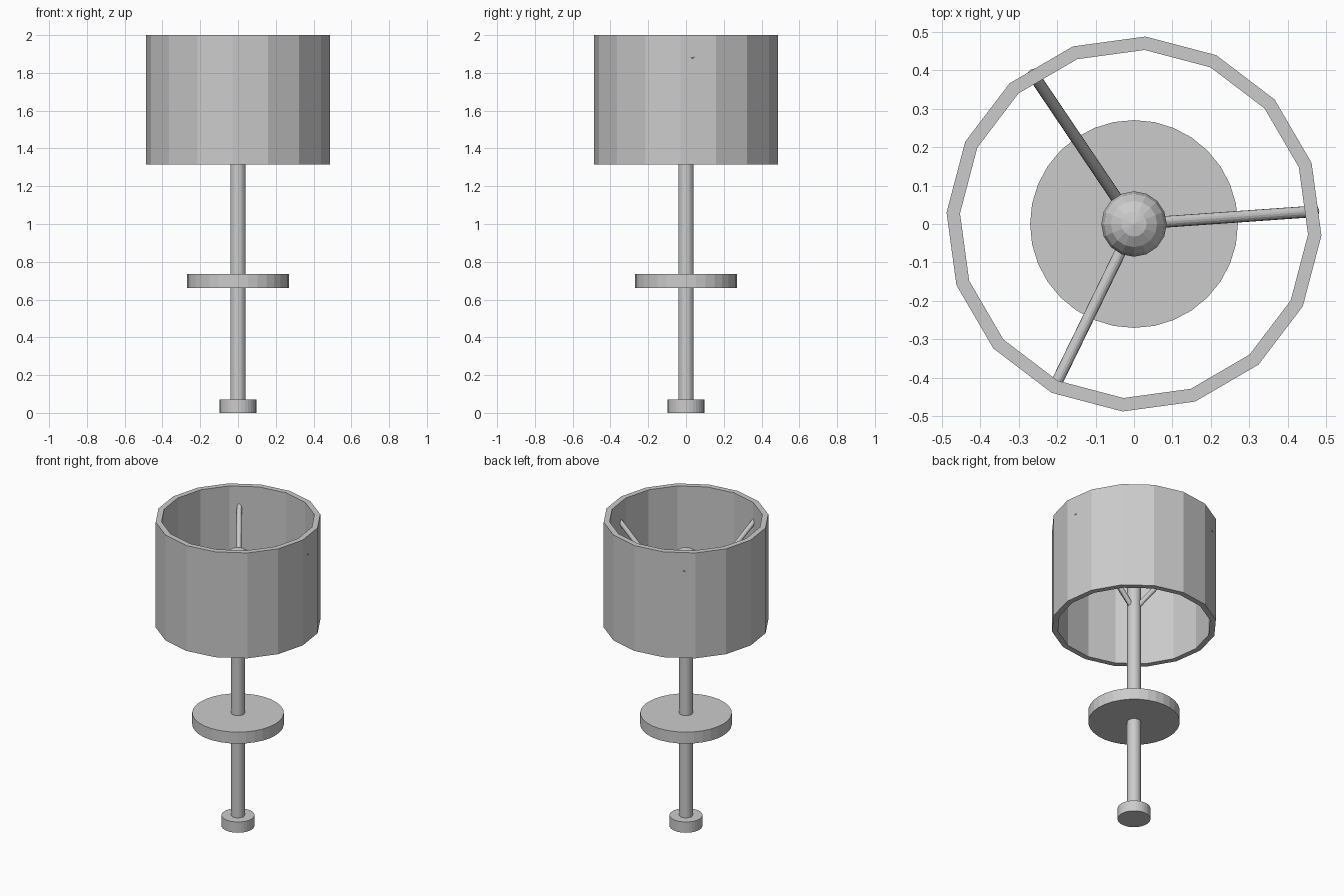
import bpy
import bmesh
from math import radians, cos, sin
from mathutils import Vector

if "Cube" in bpy.data.objects:
    bpy.data.objects.remove(bpy.data.objects["Cube"], do_unlink=True)

grey = bpy.data.materials.new("plain_grey")
grey.use_nodes = True
grey.diffuse_color = (0.6, 0.6, 0.6, 1)
grey.node_tree.nodes["Principled BSDF"].inputs["Base Color"].default_value = (0.6, 0.6, 0.6, 1)


def finish(name):
    obj = bpy.context.object
    obj.name = name
    obj.data.name = name
    obj.data.materials.clear()
    obj.data.materials.append(grey)
    return obj


def rod(name, start, end, radius, sides):
    """Cylinder running between two points."""
    start, end = Vector(start), Vector(end)
    axis = end - start
    bpy.ops.mesh.primitive_cylinder_add(
        vertices=sides, radius=radius, depth=axis.length,
        location=(start + end) / 2,
        rotation=axis.to_track_quat('Z', 'Y').to_euler())
    return finish(name)


# Stand: foot, pole and round tray
rod("foot", (0, 0, 0), (0, 0, 0.07), 0.097, 32)
rod("pole", (0, 0, 0), (0, 0, 1.68), 0.04, 32)
rod("tray", (0, 0, 0.66), (0, 0, 0.735), 0.27, 32)

# Bulb on top of the pole
bpy.ops.mesh.primitive_uv_sphere_add(segments=16, ring_count=8, radius=0.085,
                                     location=(0, 0, 1.72))
finish("bulb")

# Three sloping arms that carry the shade
for i in range(3):
    a = radians(4 + 120 * i)
    rod(f"shade_arm_{i + 1}", (0, 0, 1.42),
        (0.472 * cos(a), 0.472 * sin(a), 1.89), 0.015, 16)

# Sixteen-sided shade: an open ring with a thick wall
SIDES = 16
bm = bmesh.new()
loops = []
for radius, z in ((0.488, 1.315), (0.488, 2.0), (0.453, 2.0), (0.453, 1.315)):
    angles = [radians(-3.5 + 360 * k / SIDES) for k in range(SIDES)]
    loops.append([bm.verts.new((radius * cos(a), radius * sin(a), z)) for a in angles])
for j, low in enumerate(loops):
    high = loops[(j + 1) % len(loops)]
    for k in range(SIDES):
        n = (k + 1) % SIDES
        bm.faces.new((low[k], low[n], high[n], high[k]))
bmesh.ops.recalc_face_normals(bm, faces=bm.faces)
mesh = bpy.data.meshes.new("lampshade")
bm.to_mesh(mesh)
bm.free()
mesh.materials.append(grey)
shade = bpy.data.objects.new("lampshade", mesh)
bpy.context.collection.objects.link(shade)
